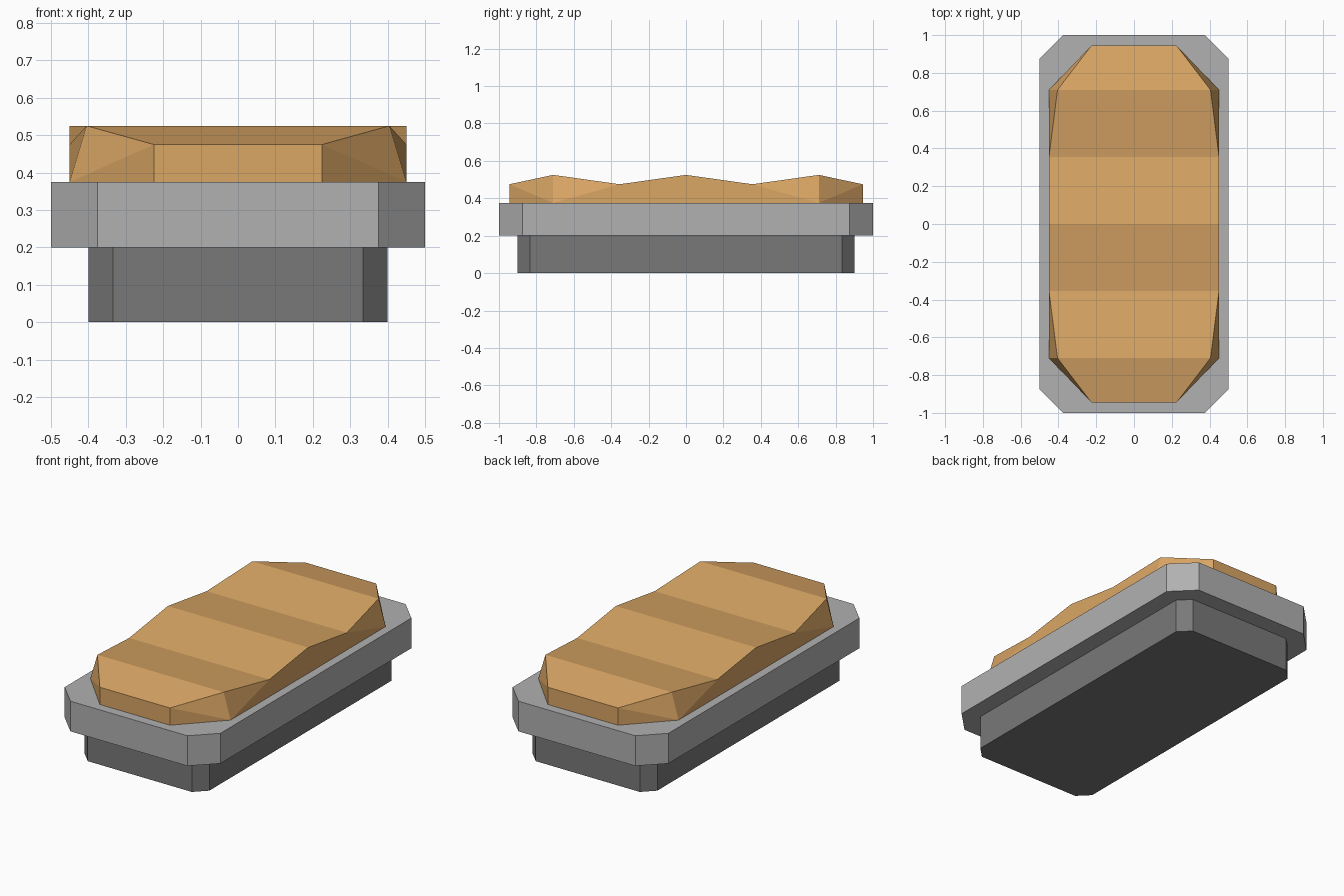
import bpy

if "Cube" in bpy.data.objects:
    bpy.data.objects.remove(bpy.data.objects["Cube"])


def material(name, rgb):
    m = bpy.data.materials.new(name)
    m.diffuse_color = (*rgb, 1.0)
    m.use_nodes = True
    m.node_tree.nodes["Principled BSDF"].inputs["Base Color"].default_value = m.diffuse_color
    return m


def make(name, verts, faces, mat):
    mesh = bpy.data.meshes.new(name)
    mesh.from_pydata(verts, [], faces)
    mesh.materials.append(mat)
    mesh.update()
    obj = bpy.data.objects.new(name, mesh)
    bpy.context.collection.objects.link(obj)
    return obj


def chamfered_slab(name, hx, hy, cut, z0, z1, mat):
    """Upright block with its four vertical corners cut off."""
    a, b = hx - cut, hy - cut
    ring = [(a, -hy), (hx, -b), (hx, b), (a, hy),
            (-a, hy), (-hx, b), (-hx, -b), (-a, -hy)]
    verts = [(x, y, z) for z in (z0, z1) for x, y in ring]
    faces = [list(range(7, -1, -1)), list(range(8, 16))]
    faces += [[i, (i + 1) % 8, (i + 1) % 8 + 8, i + 8] for i in range(8)]
    return make(name, verts, faces, mat)


dark_grey = material("dark grey", (0.19, 0.19, 0.19))
light_grey = material("light grey", (0.44, 0.44, 0.44))
tan = material("tan", (0.70, 0.38, 0.13))

# Plinth and wider tray
chamfered_slab("plinth", 0.40, 0.90, 0.066, 0.0, 0.20, dark_grey)
chamfered_slab("tray", 0.50, 1.00, 0.125, 0.20, 0.375, light_grey)

# Wavy filling: cross-sections along y as (y, bottom half width, top half width, top z)
half = [(0.945, 0.225, 0.225, 0.475), (0.71, 0.45, 0.405, 0.525),
        (0.355, 0.45, 0.45, 0.475)]
sections = ([(-y, b, t, z) for y, b, t, z in half]
            + [(0.0, 0.45, 0.45, 0.525)] + half[::-1])
verts, faces = [], []
for y, b, t, z in sections:
    verts += [(-b, y, 0.375), (b, y, 0.375), (t, y, z), (-t, y, z)]
for s in range(len(sections) - 1):
    for i in range(4):
        p, q = 4 * s + i, 4 * s + (i + 1) % 4
        faces.append([p, p + 4, q + 4, q])
last = 4 * (len(sections) - 1)
faces += [[0, 1, 2, 3], [last + 3, last + 2, last + 1, last]]
filling = make("filling", verts, faces, tan)

# Split the warped side panels into flat triangles and face everything outwards
import bmesh
bm = bmesh.new()
bm.from_mesh(filling.data)
bmesh.ops.recalc_face_normals(bm, faces=bm.faces)
bmesh.ops.connect_verts_nonplanar(bm, angle_limit=0.01, faces=bm.faces)
bm.to_mesh(filling.data)
bm.free()
